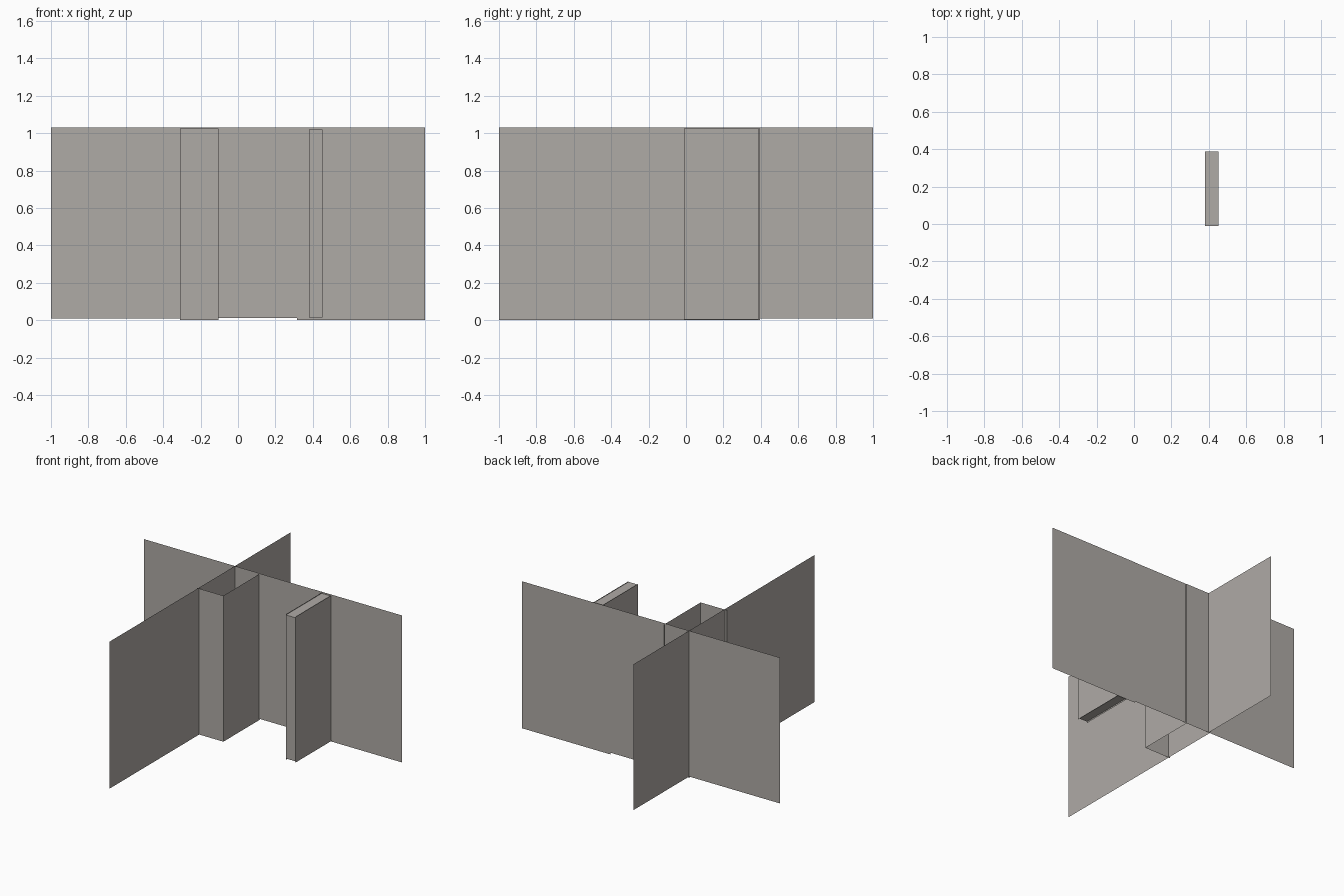
import bpy

if "Cube" in bpy.data.objects:
    bpy.data.objects.remove(bpy.data.objects["Cube"])

TOP = 1.03

plaster = bpy.data.materials.new("warm_grey_plaster")
plaster.diffuse_color = (0.43, 0.405, 0.38, 1.0)
plaster.use_nodes = True
plaster.node_tree.nodes["Principled BSDF"].inputs["Base Color"].default_value = plaster.diffuse_color


def make_object(name, verts, faces):
    mesh = bpy.data.meshes.new(name)
    mesh.from_pydata(verts, [], faces)
    mesh.materials.append(plaster)
    mesh.update()
    obj = bpy.data.objects.new(name, mesh)
    bpy.context.collection.objects.link(obj)
    return obj


def sheet(name, start, end, z0=0.0, z1=TOP):
    """Paper-thin upright wall running between two plan points."""
    (x0, y0), (x1, y1) = start, end
    return make_object(
        name,
        [(x0, y0, z0), (x1, y1, z0), (x1, y1, z1), (x0, y0, z1)],
        [(0, 1, 2, 3)])


def cap(name, x0, x1, y0, y1, z, up=True):
    """Flat horizontal cover."""
    face = (0, 1, 2, 3) if up else (3, 2, 1, 0)
    return make_object(
        name, [(x0, y0, z), (x1, y0, z), (x1, y1, z), (x0, y1, z)], [face])


WALL_X = -0.295   # plan line of the front-to-back wall
WALL_Y = 0.387    # plan line of the cross wall
FRONT_Y = -0.012  # front line of the recess box and the fin

# Long wall running front to back
sheet("long_wall_front", (WALL_X, -1.0), (WALL_X, 0.395))
sheet("long_wall_back", (WALL_X, 0.395), (WALL_X, 1.0), 0.008)

# Cross wall in three slightly overlapping panels
sheet("cross_wall_left", (-1.0, WALL_Y), (-0.105, WALL_Y), 0.008)
sheet("cross_wall_middle", (-0.145, WALL_Y - 0.002), (0.465, WALL_Y - 0.002), 0.011)
sheet("cross_wall_right", (0.315, WALL_Y), (1.0, WALL_Y))

# Open-topped box in the corner of the two walls
sheet("box_front", (-0.31, FRONT_Y), (-0.105, FRONT_Y), 0.002, 1.025)
sheet("box_side", (-0.105, FRONT_Y), (-0.105, 0.395), 0.002, 1.025)

# Narrow fin with its cover set just below the side panels
FIN_L, FIN_R = 0.38, 0.453
sheet("fin_front", (FIN_L, FRONT_Y), (FIN_R, FRONT_Y), 0.014, 1.02)
sheet("fin_right", (FIN_R, FRONT_Y), (FIN_R, WALL_Y), 0.004, 1.025)
sheet("fin_left", (FIN_L, WALL_Y), (FIN_L, FRONT_Y), 0.004, 1.025)
cap("fin_top", FIN_L, FIN_R, FRONT_Y, WALL_Y, 1.02)
cap("fin_bottom", FIN_L, FIN_R, FRONT_Y, WALL_Y, 0.014, up=False)
